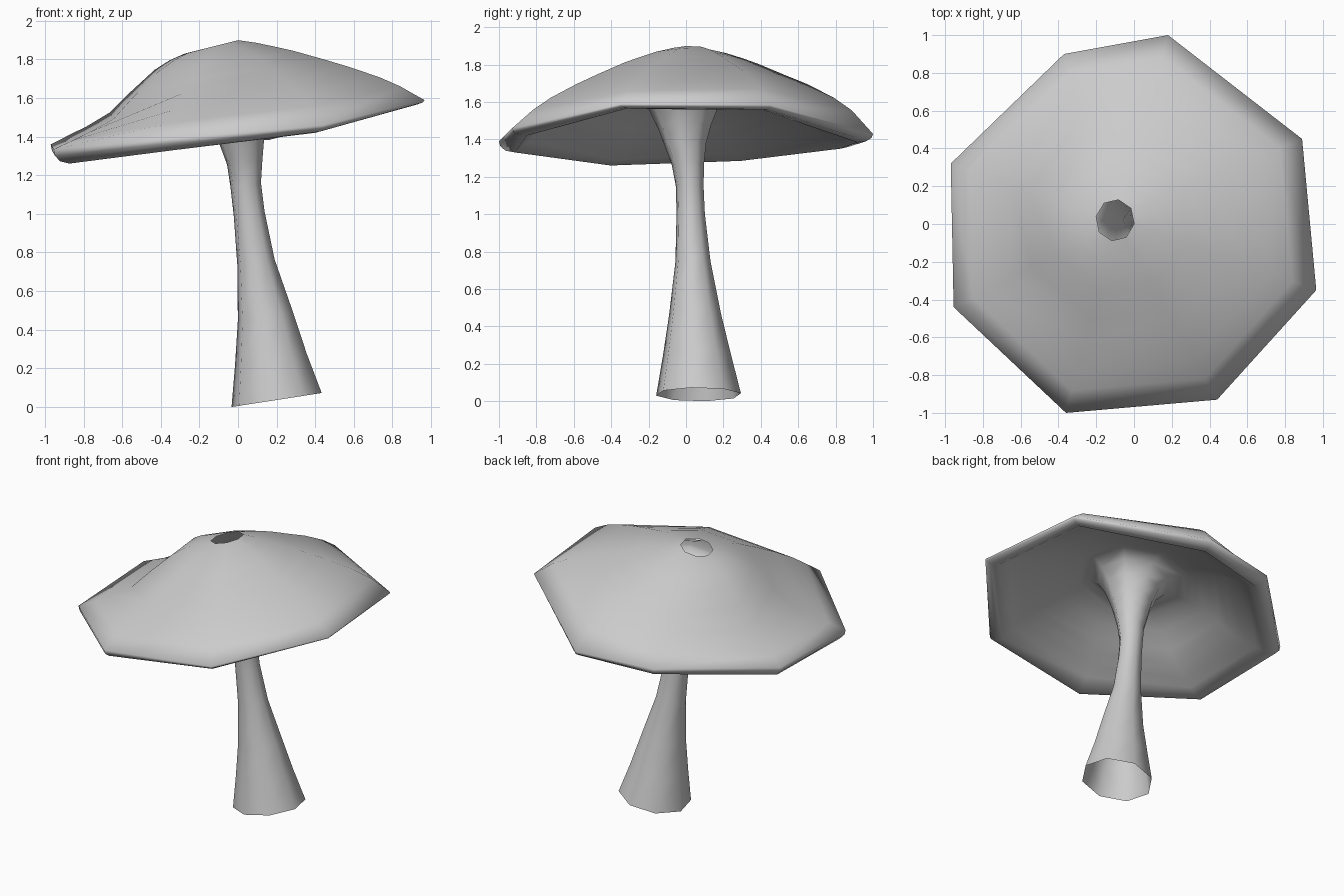
import bpy
from math import cos, sin, radians

N = 8
# Cap rim corners, clockwise from the back
rim = [(0.18, 1.0, 1.43), (0.89, 0.45, 1.585), (0.965, -0.35, 1.59), (0.44, -0.93, 1.46),
       (-0.36, -1.0, 1.39), (-0.955, -0.44, 1.335), (-0.97, 0.32, 1.36), (-0.37, 0.90, 1.41)]

# Slope of the cap: how far out, and height left at that point
STEPS = [0, .1, .2, .3, .46, .6, .76, .87, 1]
ROUND = [1, .96, .90, .83, .70, .59, .43, .28, 0]
SOFT = [1, .955, .89, .82, .68, .55, .38, .23, 0]
CONE = [1, .945, .88, .80, .65, .51, .33, .18, 0]
SAG_A = [1, .96, .88, .77, .53, .30, .17, .09, 0]
SAG_B = [1, .96, .89, .79, .56, .34, .19, .105, 0]
slopes = [ROUND, ROUND, SOFT, SOFT, CONE, SAG_A, SAG_B, CONE]


def ring(cx, cy, cz, rx, ry, slope):
    """Tilted eight-sided ring."""
    pts = []
    for i in range(N):
        a = radians(80 - 45 * i)
        dx = rx * cos(a)
        pts.append((cx + dx, cy + ry * sin(a), cz + slope * dx))
    return pts


def sweep(start, end, k):
    """Ring number k of the slope between an inner and an outer ring."""
    t = STEPS[k]
    return [(s[0] + (e[0] - s[0]) * t, s[1] + (e[1] - s[1]) * t, e[2] + (s[2] - e[2]) * f[k])
            for s, e, f in zip(start, end, slopes)]


def inset(k, drop):
    """Rim pulled inward and down, thicker on the low side."""
    return [(x * k, y * k, z - drop * (1 - 0.5 * x)) for x, y, z in rim]


# Top of the cap, from the open hole to the rim
hole = ring(-0.10, 0.02, 1.875, 0.102, 0.11, 0.25)
rings = [sweep(hole, rim, k) for k in range(len(STEPS))]

# Rolled rim
rings += [inset(0.993, 0.022), inset(0.965, 0.042)]
lip = inset(0.915, 0.05)

# Hollow underside, from the lip in to the neck
neck = ring(-0.015, -0.005, 1.665, 0.31, 0.32, 0.2)
rings += [sweep(neck, lip, k) for k in reversed(range(len(STEPS)))]

# Stem, flared at both ends and open at the foot: x, y, z, x radius, y radius
stem = [(-0.005, -0.015, 1.64, 0.235, 0.245), (0.005, -0.015, 1.57, 0.18, 0.19),
        (0.015, -0.01, 1.47, 0.14, 0.145), (0.02, -0.005, 1.38, 0.118, 0.115),
        (0.035, 0.01, 1.27, 0.093, 0.088), (0.04, 0.02, 1.15, 0.080, 0.075),
        (0.058, 0.025, 1.0, 0.081, 0.077), (0.093, 0.037, 0.75, 0.098, 0.095),
        (0.142, 0.048, 0.47, 0.145, 0.14), (0.17, 0.058, 0.25, 0.188, 0.184),
        (0.20, 0.067, 0.037, 0.237, 0.23)]
rings += [ring(*s, 0.155) for s in stem]

# Join the rings into one continuous shell
verts = [p for r in rings for p in r]
faces = []
for k in range(len(rings) - 1):
    for i in range(N):
        j = (i + 1) % N
        faces.append((k * N + i, k * N + j, (k + 1) * N + j, (k + 1) * N + i))

low = min(v[2] for v in verts)
mesh = bpy.data.meshes.new("mushroom_cap_and_stem")
mesh.from_pydata([(x, y, z - low) for x, y, z in verts], [], faces)
mesh.update()
mesh.shade_smooth()
obj = bpy.data.objects.new("mushroom_cap_and_stem", mesh)
bpy.context.collection.objects.link(obj)
